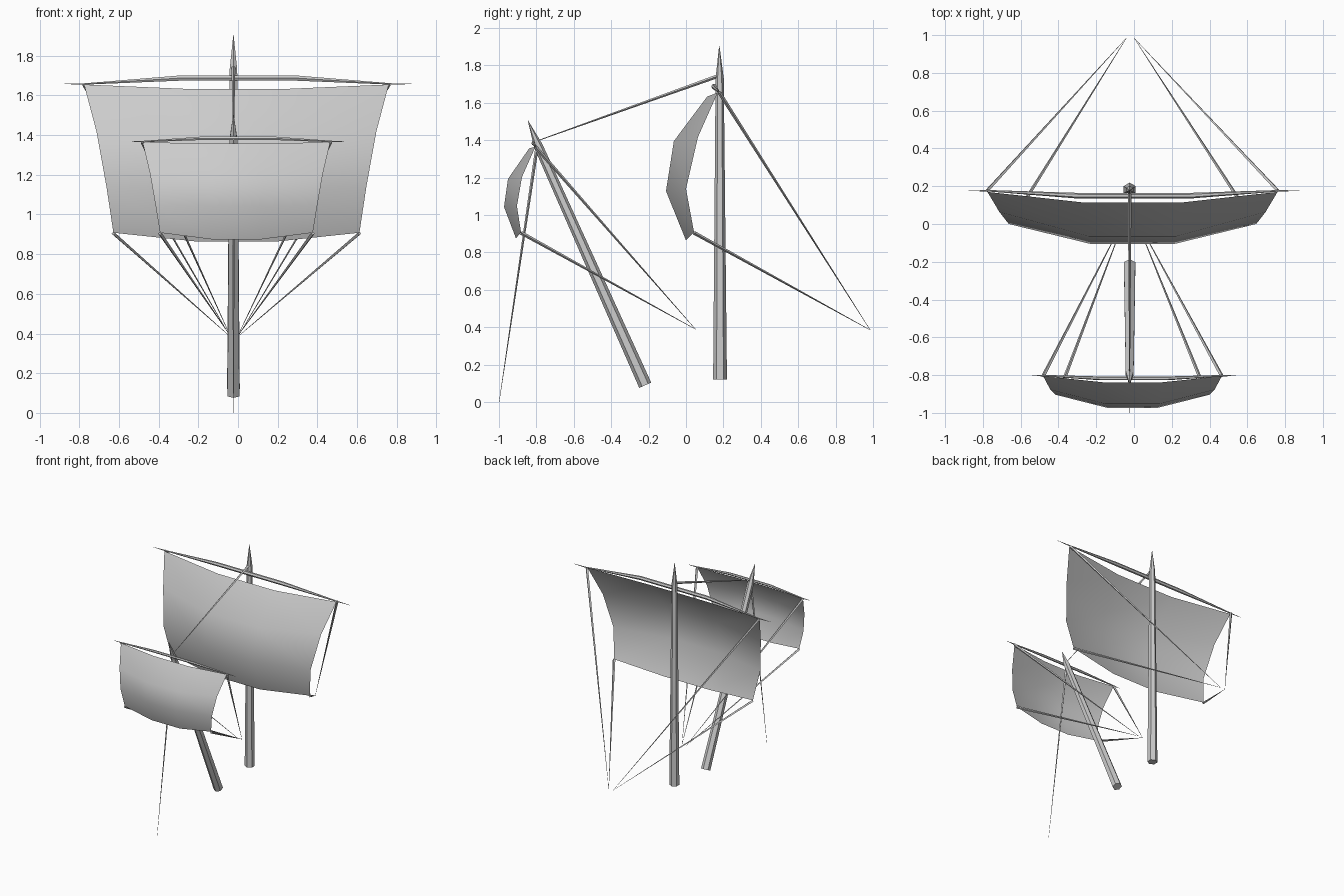
import bpy, bmesh
from mathutils import Vector

if "Cube" in bpy.data.objects:
    bpy.data.objects.remove(bpy.data.objects["Cube"])


def finish(name, bm, angle=None):
    bmesh.ops.recalc_face_normals(bm, faces=bm.faces)
    mesh = bpy.data.meshes.new(name)
    bm.to_mesh(mesh)
    bm.free()
    ob = bpy.data.objects.new(name, mesh)
    bpy.context.collection.objects.link(ob)
    if angle:
        bpy.ops.object.select_all(action='DESELECT')
        ob.select_set(True)
        bpy.context.view_layer.objects.active = ob
        bpy.ops.object.shade_smooth_by_angle(angle=angle)
    return ob


def tube(name, points, radii, sides, angle=None):
    """Faceted spar or rope following a nearly straight line of points."""
    from math import cos, sin, tau
    pts = [Vector(p) for p in points]
    t = (pts[-1] - pts[0]).normalized()
    ref = Vector((0, 0, 1)) if abs(t.x) > 0.9 else Vector((1, 0, 0))
    u = t.cross(ref).normalized()
    v = t.cross(u)
    bm = bmesh.new()
    rings = [[bm.verts.new(p + r * (u * cos(tau * i / sides) + v * sin(tau * i / sides)))
              for i in range(sides)] for p, r in zip(pts, radii)]
    for a, b in zip(rings, rings[1:]):
        for i in range(sides):
            j = (i + 1) % sides
            bm.faces.new((a[i], a[j], b[j], b[i]))
    bm.faces.new(rings[0])
    bm.faces.new(rings[-1])
    return finish(name, bm, angle)


def sail(name, rows, inner):
    """Billowing sail; each row is half width, edge (y, z), middle (y, z)."""
    bm = bmesh.new()
    grid = []
    for w, edge, mid in rows:
        grid.append([bm.verts.new((f * w + SAIL_X, *yz)) for f, yz in
                     ((-1, edge), (-inner, mid), (inner, mid), (1, edge))])
    for a, b in zip(grid, grid[1:]):
        for i in range(3):
            bm.faces.new((a[i], b[i], b[i + 1], a[i + 1]))
    return finish(name, bm, 1.2)


def yard(name, half, knee, end, mid, r):
    """Bowed yard with needle-thin ends."""
    xs = (-half, -half * 0.88, -knee, knee, half * 0.88, half)
    yz = (end, end, mid, mid, end, end)
    tube(name, [(x, *p) for x, p in zip(xs, yz)],
         (0.001, 0.004, r, r, 0.004, 0.001), 6, 0.6)


MAST_X, SAIL_X = -0.023, -0.008

# Masts
tube("main_mast", [(MAST_X, 0.182, 0.12), (MAST_X, 0.18, 1.73), (MAST_X, 0.178, 1.905)],
     (0.037, 0.022, 0.001), 6, 0.6)
tube("fore_mast", [(MAST_X, -0.218, 0.09), (MAST_X, -0.79, 1.37), (MAST_X, -0.845, 1.505)],
     (0.035, 0.024, 0.001), 6, 0.6)

# Yards
yard("main_yard", 0.875, 0.30, (0.176, 1.658), (0.15, 1.687), 0.015)
yard("fore_yard", 0.54, 0.18, (-0.803, 1.368), (-0.817, 1.384), 0.010)

# Sails
sail("main_sail", [
    (0.768, (0.170, 1.655), (0.113, 1.633)),
    (0.705, (0.064, 1.417), (-0.065, 1.395)),
    (0.655, (0.000, 1.140), (-0.107, 1.128)),
    (0.620, (0.043, 0.908), (0.000, 0.864))], 0.33)
sail("fore_sail", [
    (0.473, (-0.805, 1.365), (-0.838, 1.357)),
    (0.435, (-0.877, 1.203), (-0.952, 1.193)),
    (0.408, (-0.904, 1.048), (-0.973, 1.043)),
    (0.385, (-0.882, 0.908), (-0.909, 0.875))], 0.33)

# Braces from the yard ends and sheets from the sail feet
for label, top, foot, anchor in (
        ("main", (0.768, 0.178, 1.655), (0.620, 0.043, 0.905), (0.985, 0.385)),
        ("fore", (0.473, -0.805, 1.365), (0.385, -0.882, 0.905), (0.05, 0.39))):
    for side, s in (("left", -1), ("right", 1)):
        for part, p in (("brace", top), ("sheet", foot)):
            tube(f"{label}_{part}_{side}",
                 [(s * p[0] + SAIL_X, p[1], p[2]), (-0.02 + s * 0.02, *anchor)],
                 (0.010, 0.001), 4)

# Stays
tube("mast_stay", [(MAST_X, 0.168, 1.742), (MAST_X, -0.797, 1.396)], (0.010, 0.002), 4)
tube("fore_stay", [(MAST_X, -0.797, 1.36), (MAST_X, -0.999, 0.0)], (0.009, 0.001), 4)
